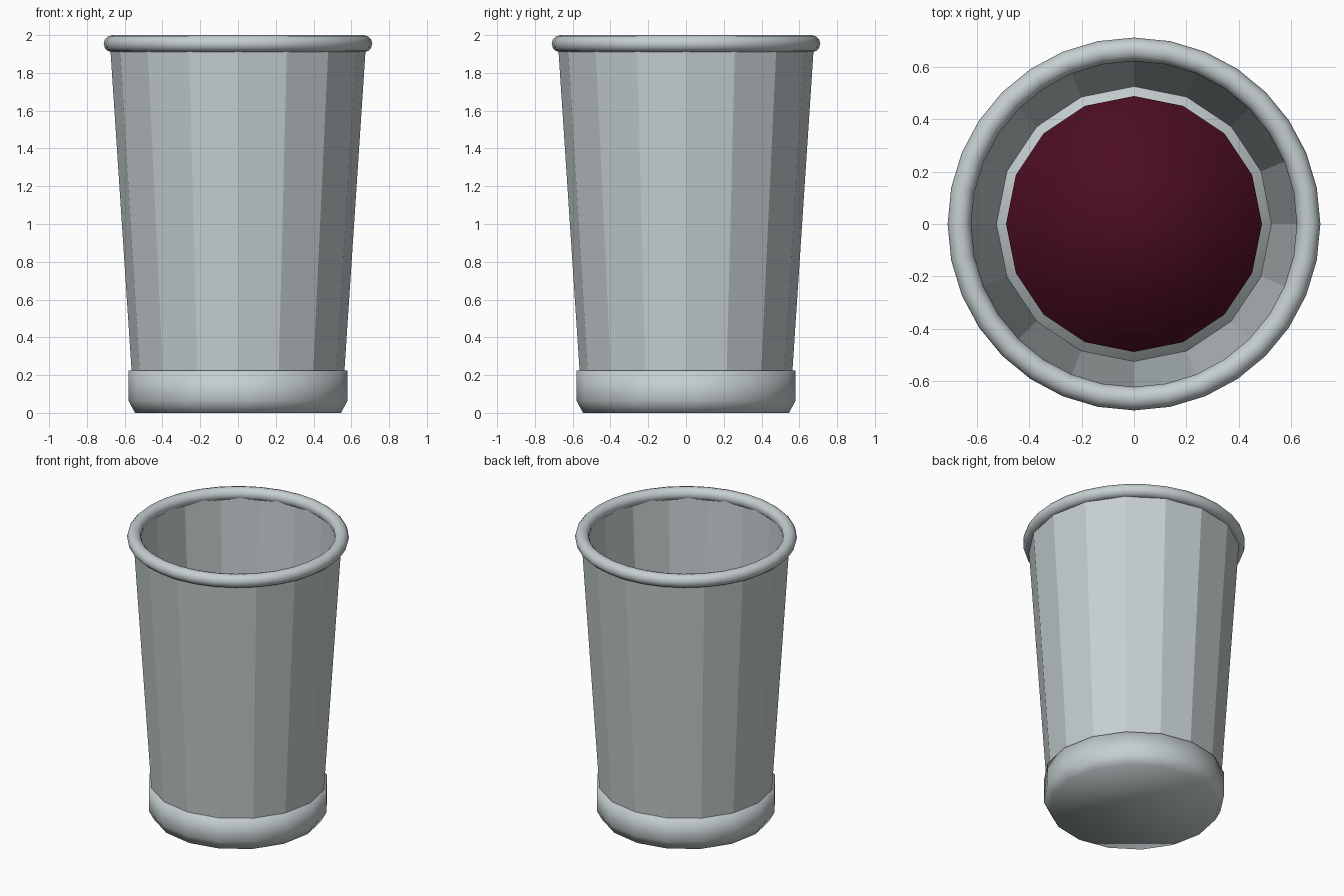
import bpy
import math

if "Cube" in bpy.data.objects:
    bpy.data.objects.remove(bpy.data.objects["Cube"])

SIDES = 16


def material(name, rgb):
    m = bpy.data.materials.new(name)
    m.diffuse_color = (*rgb, 1.0)
    m.use_nodes = True
    m.node_tree.nodes["Principled BSDF"].inputs["Base Color"].default_value = m.diffuse_color
    return m


steel = material("pale_steel", (0.56, 0.62, 0.63))
wine = material("dark_red", (0.07, 0.004, 0.015))


def lathe(name, profile, mat, segments=SIDES, closed=False, smooth=False):
    """Spin (radius, z) points, listed so that faces point outward.
    An open profile gets flat caps; a closed one joins its ends."""
    n = len(profile)
    verts, faces = [], []
    for r, z in profile:
        for i in range(segments):
            a = 2 * math.pi * i / segments
            verts.append((r * math.cos(a), r * math.sin(a), z))
    for k in range(n if closed else n - 1):
        p, q = k * segments, (k + 1) % n * segments
        for i in range(segments):
            j = (i + 1) % segments
            faces.append((p + i, p + j, q + j, q + i))
    if not closed:
        faces.append(tuple(reversed(range(segments))))
        faces.append(tuple(range((n - 1) * segments, n * segments)))
    mesh = bpy.data.meshes.new(name)
    mesh.from_pydata(verts, [], faces)
    mesh.materials.append(mat)
    for poly in mesh.polygons:
        poly.use_smooth = smooth
    obj = bpy.data.objects.new(name, mesh)
    bpy.context.collection.objects.link(obj)
    return obj


# Faceted tapering wall with thickness
lathe("cup_wall", [(0.562, 0.2), (0.678, 1.96), (0.638, 1.96), (0.523, 0.2)],
      steel, closed=True)

# Softly shaded foot with a chamfered underside
lathe("base", [(0.545, 0.0), (0.58, 0.065), (0.58, 0.225)], steel, smooth=True)

# Rolled rim
tube = [(0.666 + 0.045 * math.cos(t), 1.955 + 0.045 * math.sin(t))
        for t in (2 * math.pi * k / 12 for k in range(12))]
lathe("rim", tube, steel, segments=32, closed=True, smooth=True)

# Drink lying in the bottom of the cup
lathe("drink", [(0.488, 0.2), (0.488, 0.235)], wine, smooth=True)
